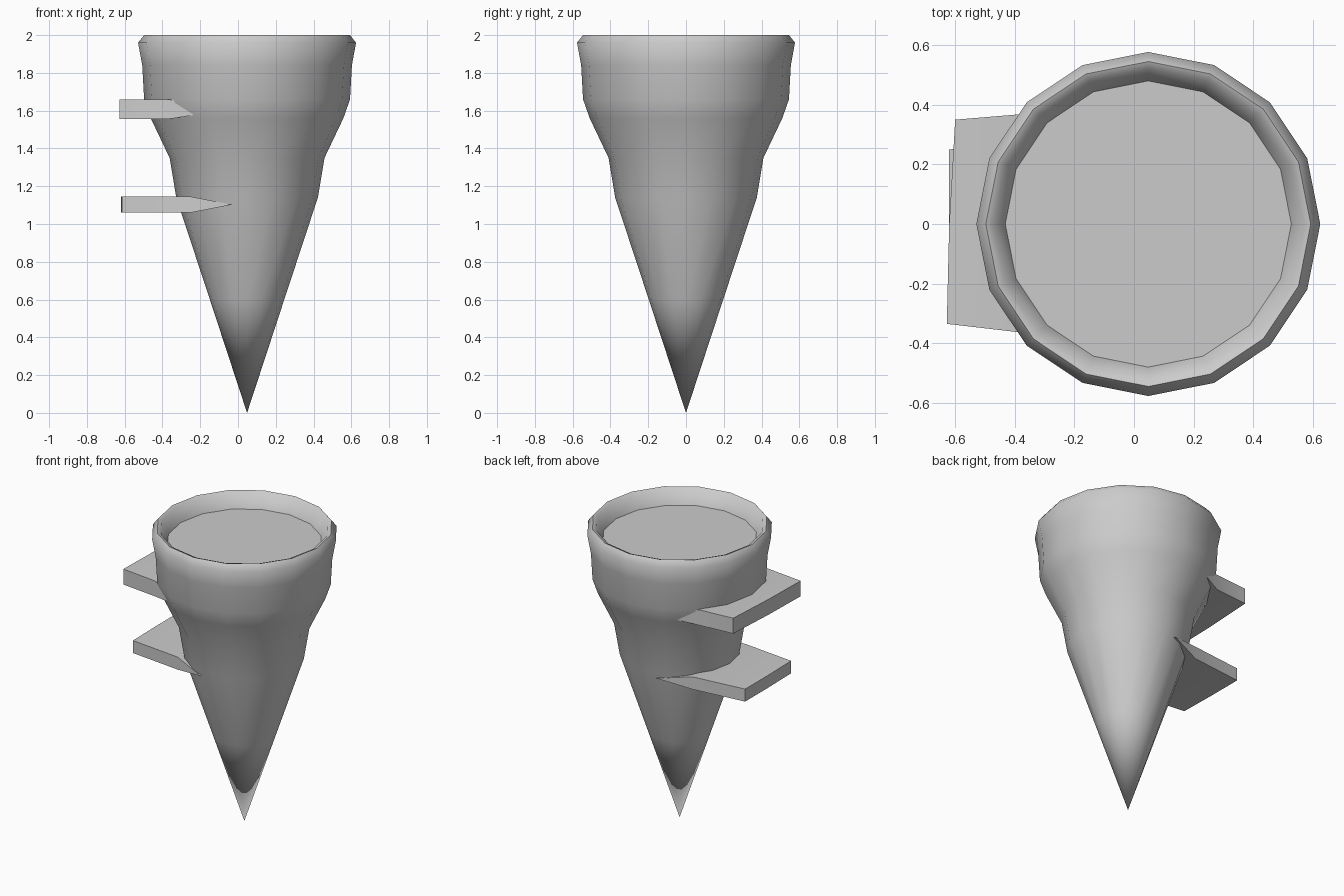
import bpy, bmesh
from math import cos, sin, tau, radians

if "Cube" in bpy.data.objects:
    bpy.data.objects.remove(bpy.data.objects["Cube"])

CX = 0.048   # axis of the cone
SIDES = 16


def finish(name, bm, angle):
    bmesh.ops.recalc_face_normals(bm, faces=bm.faces)
    me = bpy.data.meshes.new(name)
    bm.to_mesh(me)
    bm.free()
    ob = bpy.data.objects.new(name, me)
    bpy.context.collection.objects.link(ob)
    bpy.ops.object.select_all(action='DESELECT')
    ob.select_set(True)
    bpy.context.view_layer.objects.active = ob
    bpy.ops.object.shade_smooth_by_angle(angle=radians(angle))
    return ob


def lathe(name, profile):
    """Stack rings (radius, z) from a pointed bottom to a flat recessed floor."""
    bm = bmesh.new()
    tip = bm.verts.new((CX, 0, 0))
    prev = None
    for r, z in profile:
        ring = [bm.verts.new((CX + r * cos(tau * i / SIDES), r * sin(tau * i / SIDES), z))
                for i in range(SIDES)]
        for i in range(SIDES):
            j = (i + 1) % SIDES
            if prev is None:
                bm.faces.new((tip, ring[j], ring[i]))
            else:
                bm.faces.new((prev[i], prev[j], ring[j], ring[i]))
        prev = ring
    bm.faces.new(prev)
    return finish(name, bm, 50)


def bracket(name, outer, inner, tip, z0, z1):
    """Flat plate whose two sides taper to points on the cone."""
    bm = bmesh.new()
    outline = [inner[0], outer[0], outer[1], outer[2], inner[1]]
    low = [bm.verts.new((x, y, z0)) for x, y in outline]
    high = [bm.verts.new((x, y, z1)) for x, y in outline]
    zm = (z0 + z1) / 2
    back, front = (bm.verts.new((tip[0], s * tip[1], zm)) for s in (1, -1))
    bm.faces.new(high + [])
    bm.faces.new(low[::-1])
    for i in range(4):
        bm.faces.new((low[i], low[i + 1], high[i + 1], high[i]))
    # tapered side wings and the hidden back
    bm.faces.new((back, low[0], high[0]))
    bm.faces.new((front, high[4], low[4]))
    bm.faces.new((high[0], high[4], front, back))
    bm.faces.new((low[4], low[0], back, front))
    return finish(name, bm, 35)


# Cone body with swollen upper part, bevelled rim and shallow bowl
lathe("cone_body", [(0.197, 0.6), (0.375, 1.14), (0.41, 1.35), (0.51, 1.56),
                    (0.545, 1.66), (0.555, 1.84), (0.577, 1.96), (0.545, 2.0),
                    (0.52, 1.99), (0.48, 1.90)])

# Two wall brackets on the left
bracket("upper_bracket", [(-0.6, 0.35), (-0.62, 0), (-0.628, -0.335)],
        [(-0.36, 0.37), (-0.37, -0.365)], (-0.04, 0.50), 1.555, 1.66)
bracket("lower_bracket", [(-0.62, 0.25), (-0.62, 0), (-0.615, -0.25)],
        [(-0.25, 0.29), (-0.25, -0.29)], (-0.03, 0.36), 1.06, 1.145)
